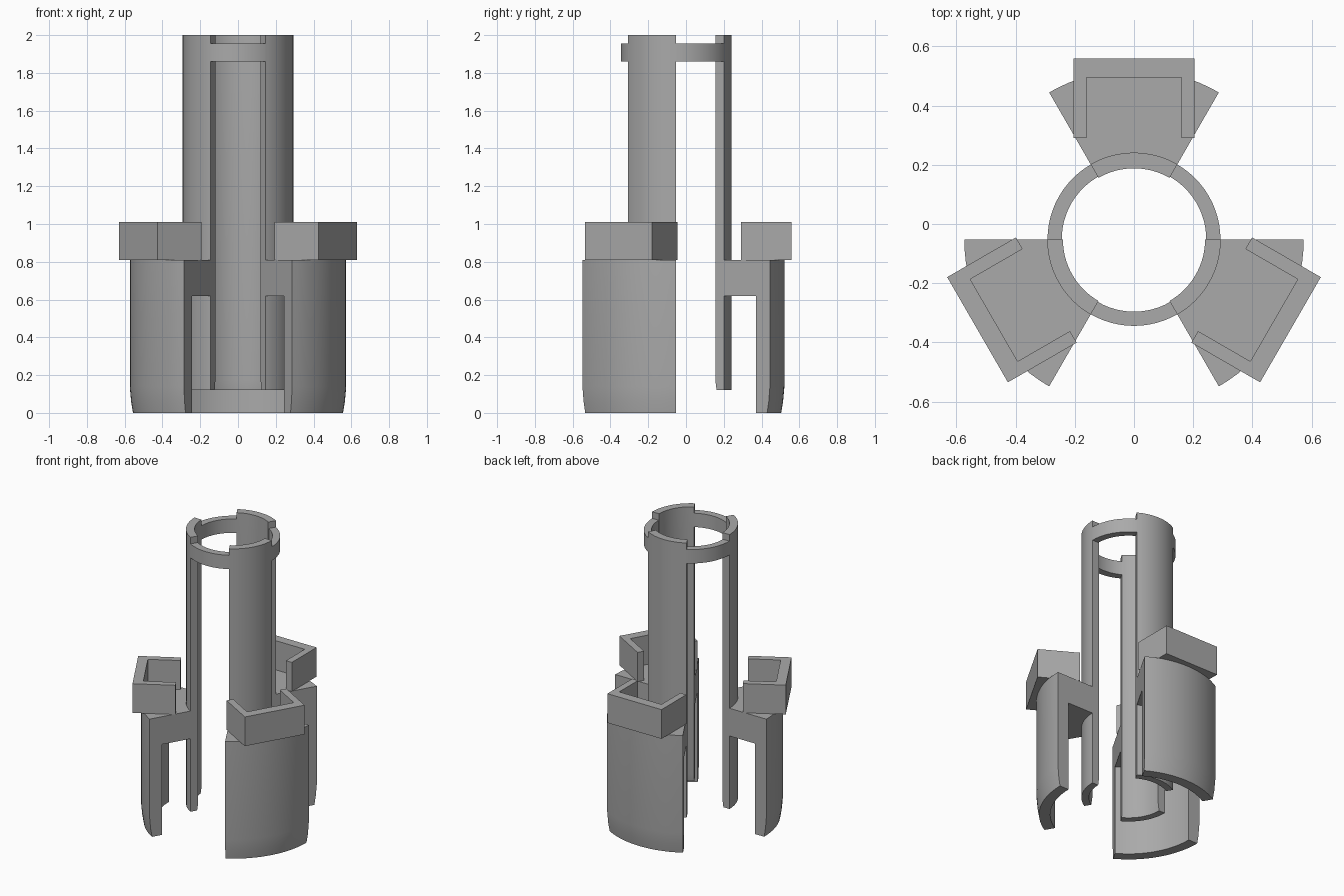
import bpy, bmesh, math
from mathutils import Matrix

if "Cube" in bpy.data.objects:
    bpy.data.objects.remove(bpy.data.objects["Cube"])

CY = -0.052          # axis of the three-fold symmetry
AXIS = Matrix.Translation((0, CY, 0))

grey = bpy.data.materials.new("mid grey")
grey.diffuse_color = (0.4, 0.4, 0.4, 1)
grey.use_nodes = True
grey.node_tree.nodes["Principled BSDF"].inputs["Base Color"].default_value = grey.diffuse_color


def finish(name, bm, turn):
    bmesh.ops.recalc_face_normals(bm, faces=bm.faces[:])
    mesh = bpy.data.meshes.new(name)
    bm.to_mesh(mesh)
    bm.free()
    mesh.transform(AXIS @ Matrix.Rotation(turn, 4, 'Z'))
    mesh.materials.append(grey)
    ob = bpy.data.objects.new(name, mesh)
    bpy.context.collection.objects.link(ob)
    bpy.ops.object.select_all(action='DESELECT')
    ob.select_set(True)
    bpy.context.view_layer.objects.active = ob
    bpy.ops.object.shade_smooth_by_angle(angle=math.radians(30))


def sweep(name, profile, turn, span=math.tau, steps=24):
    """Sweep a closed (radius, height) profile around the axis, centred on +x."""
    bm = bmesh.new()
    full = span >= math.tau - 1e-6
    rows = []
    for i in range(steps if full else steps + 1):
        a = -span / 2 + span * i / steps
        rows.append([bm.verts.new((r * math.cos(a), r * math.sin(a), z)) for r, z in profile])
    n = len(profile)
    for i in range(steps):
        p, q = rows[i], rows[(i + 1) % len(rows)]
        for j in range(n):
            k = (j + 1) % n
            bm.faces.new((p[j], q[j], q[k], p[k]))
    if not full:
        bm.faces.new(rows[0])
        bm.faces.new(rows[-1])
    finish(name, bm, turn)


def extrude(name, outline, z0, z1, turn):
    bm = bmesh.new()
    face = bm.faces.new([bm.verts.new((x, y, z0)) for x, y in outline])
    new = bmesh.ops.extrude_face_region(bm, geom=[face])["geom"]
    bmesh.ops.translate(bm, vec=(0, 0, z1 - z0),
                        verts=[v for v in new if isinstance(v, bmesh.types.BMVert)])
    finish(name, bm, turn)


# tall inner column, deck and outer skirt in one section
arm_profile = [
    (0.24, 2.0), (0.24, 0.17), (0.247, 0.12), (0.293, 0.12), (0.293, 0.62),
    (0.487, 0.62), (0.487, 0.0), (0.556, 0.0), (0.566, 0.06), (0.573, 0.14),
    (0.573, 0.81), (0.293, 0.81), (0.293, 2.0)]

# U-shaped bracket, open towards the axis
bracket = [(0.342, -0.205), (0.61, -0.205), (0.61, 0.205), (0.342, 0.205),
           (0.342, 0.16), (0.546, 0.16), (0.546, -0.16), (0.342, -0.16)]

for i, degrees in enumerate((90, 210, 330), 1):
    turn = math.radians(degrees)
    sweep(f"arm_{i}", arm_profile, turn, math.radians(60), 16)
    extrude(f"bracket_{i}", bracket, 0.81, 1.01, turn)

# thin collar tying the columns together near the top
collar = [(0.244, 1.86), (0.292, 1.86), (0.292, 1.955), (0.244, 1.955)]
sweep("collar", collar, 0, math.tau, 72)
